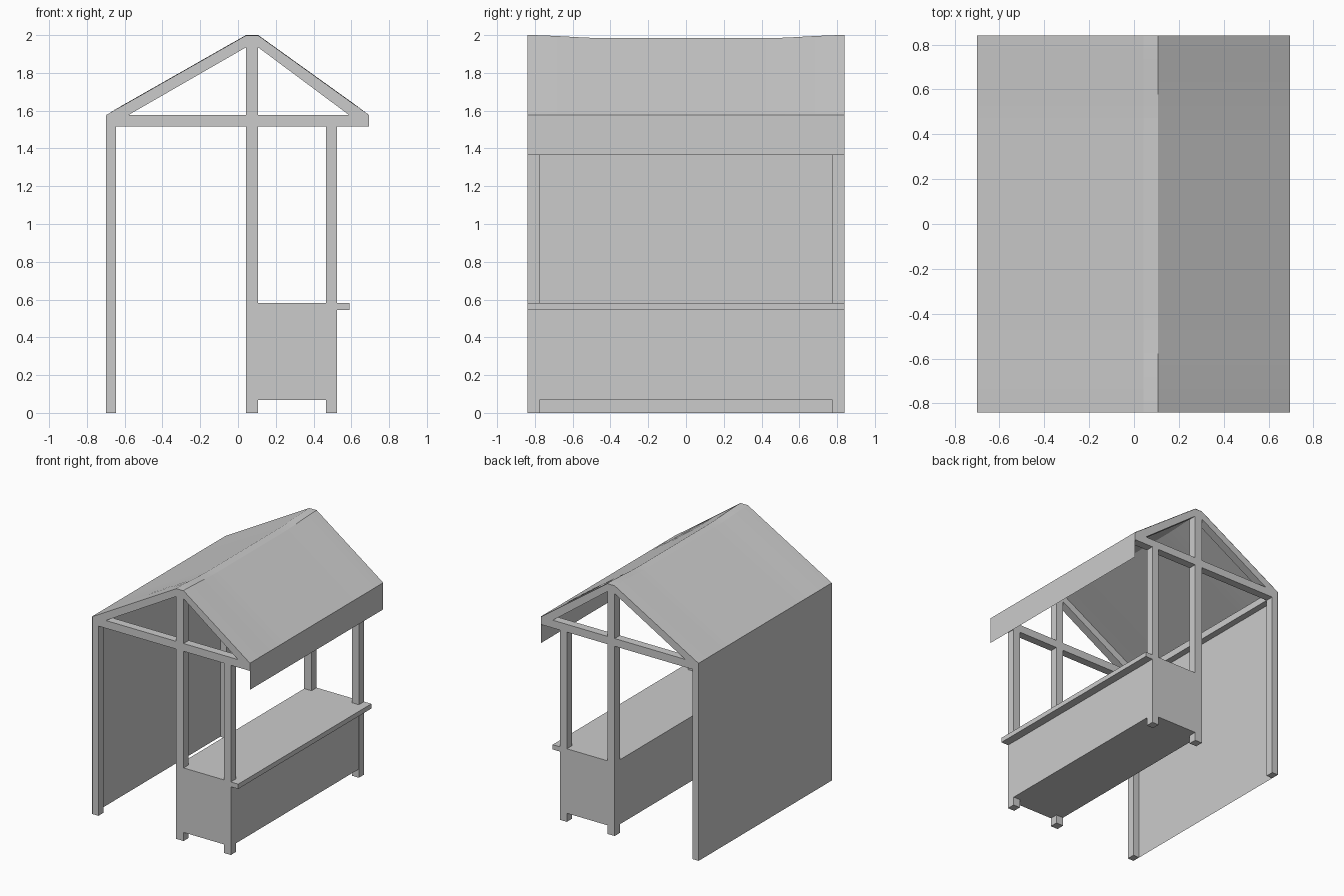
import bpy

if "Cube" in bpy.data.objects:
    bpy.data.objects.remove(bpy.data.objects["Cube"])

HALF = 0.84      # half length along y
POST = 0.065     # timber depth along y


def mesh_object(name, verts, faces):
    me = bpy.data.meshes.new(name)
    me.from_pydata(verts, [], faces)
    me.validate()
    ob = bpy.data.objects.new(name, me)
    bpy.context.collection.objects.link(ob)
    return ob


def prism(name, profile, y0, y1):
    """Extrude a counter-clockwise xz profile from y0 to y1."""
    n = len(profile)
    verts = [(x, y, z) for y in (y0, y1) for x, z in profile]
    faces = [tuple(range(n)), tuple(reversed(range(n, 2 * n)))]
    faces += [(i, i + n, (i + 1) % n + n, (i + 1) % n) for i in range(n)]
    return mesh_object(name, verts, faces)


def box(name, x0, x1, y0, y1, z0, z1):
    return prism(name, [(x0, z0), (x1, z0), (x1, z1), (x0, z1)], y0, y1)


def sheet(name, profile, stations, sag=lambda y: 0.0):
    """Thin cloth: an xz polyline swept along y; sag lowers raised points."""
    low = profile[0][1]
    high = max(z for x, z in profile)
    n = len(profile)
    verts = []
    for y in stations:
        for x, z in profile:
            t = max(0.0, (z - low) / (high - low)) if high > low else 0.0
            verts.append((x, y, z - sag(y) * t))
    faces = [(j * n + i, j * n + i + 1, (j + 1) * n + i + 1, (j + 1) * n + i)
             for j in range(len(stations) - 1) for i in range(n - 1)]
    return mesh_object(name, verts, faces)


# Timber frames at both ends
frame_parts = {
    "back_post": [(-0.698, 0), (-0.645, 0), (-0.645, 1.575), (-0.698, 1.575)],
    "middle_post": [(0.042, 0), (0.107, 0), (0.107, 1.998), (0.042, 1.998)],
    "front_post": [(0.465, 0), (0.525, 0), (0.525, 1.52), (0.465, 1.52)],
    "cross_beam": [(-0.697, 1.515), (0.693, 1.515), (0.693, 1.577), (-0.697, 1.577)],
    "back_rafter": [(-0.698, 1.577), (-0.58, 1.577), (0.042, 1.935), (0.042, 1.998)],
    "front_rafter": [(0.107, 1.998), (0.107, 1.935), (0.588, 1.577), (0.693, 1.577)],
}
for end, y0 in (("near", -HALF), ("far", HALF - POST)):
    for part, profile in frame_parts.items():
        prism(f"{end}_{part}", profile, y0, y0 + POST)

# Beam that carries the back wall
box("back_wall_beam", -0.697, -0.645, -HALF + POST, HALF - POST, 1.515, 1.57)

# Counter body and serving ledge
box("counter", 0.043, 0.524, -HALF + 0.001, HALF - 0.001, 0.068, 0.583)
box("serving_ledge", 0.524, 0.59, -HALF, HALF, 0.545, 0.583)

# Cloth roof sagging between the end frames
def sag(y):
    t = min(1.0, (HALF - abs(y)) / 0.42)
    return 0.016 * t * t * (3 - 2 * t)


inner = [HALF - 0.42 * i / 8 for i in range(9)]
stations = [-y for y in inner] + inner[::-1]
sheet("roof_cloth", [(-0.7, 1.578), (0.042, 2.0), (0.107, 2.0), (0.695, 1.578)],
      stations, sag)

# Hanging front valance and back wall cloth
sheet("front_valance", [(0.695, 1.578), (0.695, 1.365)], [-HALF, HALF])
sheet("back_wall", [(-0.7, 0.0), (-0.7, 1.578)], [-HALF, HALF])
